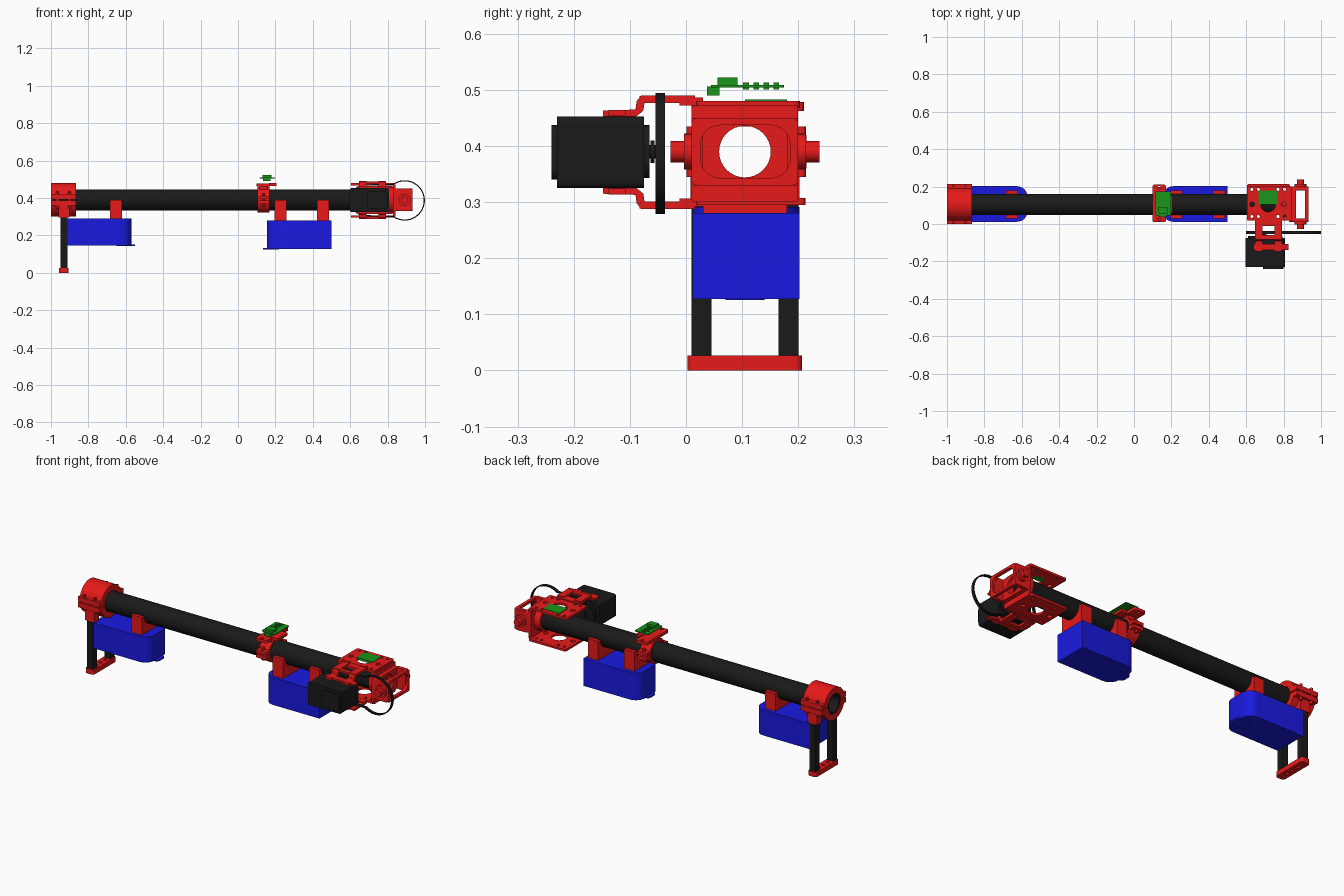
import bpy, bmesh
from math import sin, cos, radians
from mathutils import Matrix

if "Cube" in bpy.data.objects:
    bpy.data.objects.remove(bpy.data.objects["Cube"])


def mat(name, c):
    m = bpy.data.materials.new(name)
    m.diffuse_color = (*c, 1)
    m.use_nodes = True
    m.node_tree.nodes["Principled BSDF"].inputs["Base Color"].default_value = m.diffuse_color
    return m


RED = mat("red", (0.8, 0.01, 0.01))
BLACK = mat("black", (0.01, 0.01, 0.01))
BLUE = mat("blue", (0.01, 0.01, 0.75))
GREEN = mat("green", (0.01, 0.3, 0.01))
CY, CZ = 0.105, 0.39          # tube axis

# local u, v, n directions for each extrusion axis (as matrix rows)
AXES = {'X': ((0, 0, 1), (1, 0, 0), (0, 1, 0)),
        'Y': ((1, 0, 0), (0, 0, -1), (0, 1, 0)),
        'Z': ((1, 0, 0), (0, 1, 0), (0, 0, 1))}


def arc(cu, cv, r, a0, a1, n=16):
    return [(cu + r * cos(radians(a0 + (a1 - a0) * i / n)),
             cv + r * sin(radians(a0 + (a1 - a0) * i / n))) for i in range(n + 1)]


def circ(cu, cv, r, n=32):
    return arc(cu, cv, r, 0, 360, n)[:-1]


def rrect(u0, v0, u1, v1, r=(0, 0, 0, 0)):
    """rectangle with a radius per corner, counter-clockwise from (u0, v0)"""
    if not isinstance(r, tuple):
        r = (r,) * 4
    pts = []
    for k, (u, v, su, sv) in enumerate(((u0, v0, 1, 1), (u1, v0, -1, 1),
                                        (u1, v1, -1, -1), (u0, v1, 1, -1))):
        a = 180 + 90 * k
        pts += arc(u + su * r[k], v + sv * r[k], r[k], a, a + 90, 8) if r[k] else [(u, v)]
    return pts


def solid(name, axis, a, b, m, *loops):
    """extrude a profile (first loop) with holes (other loops) from a to b along an axis"""
    cu = bpy.data.curves.new(name, 'CURVE')
    cu.dimensions, cu.fill_mode, cu.extrude = '2D', 'BOTH', (b - a) / 2
    for pts in loops:
        s = cu.splines.new('POLY')
        s.points.add(len(pts) - 1)
        for p, q in zip(s.points, pts):
            p.co = (q[0], q[1], 0, 1)
        s.use_cyclic_u = True
    tmp = bpy.data.objects.new(name, cu)
    me = bpy.data.meshes.new_from_object(tmp)
    bpy.data.objects.remove(tmp)
    M = Matrix(AXES[axis]).to_4x4()
    mid = (a + b) / 2
    M.translation = {'X': (mid, 0, 0), 'Y': (0, mid, 0), 'Z': (0, 0, mid)}[axis]
    bm = bmesh.new()
    bm.from_mesh(me)
    bmesh.ops.remove_doubles(bm, verts=bm.verts, dist=1e-5)
    bmesh.ops.transform(bm, matrix=M, verts=bm.verts)
    bmesh.ops.recalc_face_normals(bm, faces=bm.faces)
    bm.to_mesh(me)
    me.materials.clear()
    me.materials.append(m)
    ob = bpy.data.objects.new(name, me)
    bpy.context.collection.objects.link(ob)
    return ob


def box(name, x0, x1, y0, y1, z0, z1, m):
    return solid(name, 'Z', z0, z1, m, rrect(x0, y0, x1, y1))


# main tube
solid("main_tube", 'X', -0.998, 0.835, BLACK, circ(CY, CZ, 0.056, 48), circ(CY, CZ, 0.047, 48))

# tail clamp: two half shells with flanges and bolts
for s, nm in ((1, "upper"), (-1, "lower")):
    a0, a1 = (0, 180) if s > 0 else (0, -180)
    z1, z0 = CZ + s * 0.03, CZ + s * 0.003
    prof = [(0.215, z0), (0.215, z1), (0.19, z1)] + arc(CY, CZ, 0.09, s * 20, s * 160) + \
        [(0.02, z1), (0, z1), (0, z0)] + arc(CY, CZ, 0.057, s * 177, s * 3)
    solid("tail_clamp_" + nm, 'X', -1, -0.865, RED, prof)
for x in (-0.965, -0.9):
    for y in (0.009, 0.206):
        solid("tail_clamp_bolt", 'Z', CZ - 0.045, CZ + 0.045, RED, circ(x, y, 0.008, 12))
for y in (0.008, 0.162):
    box("leg_socket", -0.96, -0.9, y, y + 0.04, 0.295, 0.37, RED)

# landing legs and foot bar
for y in (0.0275, 0.1825):
    box("leg", -0.95, -0.912, y - 0.018, y + 0.018, 0.02, 0.31, BLACK)
solid("foot_bar", 'Z', 0, 0.027, RED, rrect(-0.957, 0.003, -0.905, 0.207, 0.012),
      *[circ(-0.931, y, 0.01, 12) for y in (0.065, 0.105, 0.145)])

# electronics pods with rounded noses, end tabs and saddles under the tube
R = 0.055
solid("rear_pod", 'Z', 0.147, 0.291, BLUE, rrect(-0.915, 0.012, -0.57, 0.202, (0, R, R, 0)))
solid("front_pod", 'Z', 0.127, 0.281, BLUE, rrect(0.155, 0.012, 0.5, 0.202, (R, 0, 0, R)))
solid("rear_pod_tab", 'Z', 0.143, 0.151, BLUE, rrect(-0.65, 0.07, -0.55, 0.14, 0.02))
solid("front_pod_tab", 'Z', 0.126, 0.134, BLUE, rrect(0.135, 0.07, 0.22, 0.14, 0.02))
for x, zb in ((-0.685, 0.29), (0.195, 0.28), (0.422, 0.28)):
    prof = [(0.03, CZ), (0.03, zb), (0.18, zb), (0.18, CZ)] + arc(CY, CZ, 0.056, 0, -180, 20)
    solid("pod_saddle", 'X', x, x + 0.065, RED, prof)

# middle clamp with board platform
solid("mid_clamp_ring", 'X', 0.105, 0.168, RED, circ(CY, CZ, 0.068), circ(CY, CZ, 0.056))
for y0, y1 in ((0.012, 0.05), (0.16, 0.198)):
    for z in (0.368, 0.394):
        box("mid_clamp_flange", 0.105, 0.168, y0, y1, z, z + 0.018, RED)
    solid("mid_clamp_bolt", 'Z', 0.355, 0.425, RED, circ(0.136, (y0 + y1) / 2, 0.009, 12))
box("mid_clamp_neck", 0.115, 0.16, 0.065, 0.145, 0.435, 0.465, RED)
solid("mid_clamp_platform", 'Z', 0.462, 0.478, RED, rrect(0.1, 0.01, 0.17, 0.21, 0.008),
      *[circ(0.135, y, 0.009, 12) for y in (0.025, 0.195)])
box("platform_arm", 0.165, 0.205, 0.06, 0.15, 0.465, 0.48, RED)

# controller board with components
solid("controller_board", 'Z', 0.504, 0.509, GREEN, rrect(0.115, 0.045, 0.198, 0.175, 0.006))
box("board_connector", 0.13, 0.18, 0.056, 0.092, 0.509, 0.522, GREEN)
box("board_socket", 0.135, 0.175, 0.037, 0.06, 0.49, 0.506, GREEN)
for i in range(4):
    y = 0.102 + i * 0.018
    box("board_chip", 0.13 + 0.01 * (i % 2), 0.165, y, y + 0.01, 0.501, 0.513, GREEN)

# front bracket: top and bottom hole plates joined by an end web
small = [circ(x, y, 0.008, 12) for x in (0.63, 0.665, 0.77, 0.805) for y in (0.04, 0.185)]
mid = [circ(x, CY, 0.013, 16) for x in (0.632, 0.802)]
for nm, z, y1 in (("top", 0.468, 0.203), ("bottom", 0.295, 0.213)):
    solid("bracket_plate_" + nm, 'Z', z, z + 0.012, RED, rrect(0.603, 0.018, 0.835, y1, 0.01),
          circ(0.717, CY, 0.04), *small, *mid)
solid("bracket_web", 'X', 0.828, 0.842, RED, rrect(0.01, 0.3, 0.2, 0.472, 0.006),
      circ(CY, CZ, 0.046))
solid("bracket_tube_collar", 'X', 0.79, 0.83, RED, circ(CY, CZ, 0.07), circ(CY, CZ, 0.056))
box("bracket_board", 0.665, 0.768, 0.105, 0.18, 0.47, 0.483, GREEN)

# pivot head: open frame with trunnions on both sides
solid("head_back", 'X', 0.84, 0.866, RED, rrect(0.01, 0.33, 0.2, 0.45, 0.008), circ(CY, CZ, 0.046))
solid("head_front", 'X', 0.914, 0.932, RED, rrect(0.01, 0.33, 0.2, 0.45, 0.01),
      rrect(0.026, 0.343, 0.186, 0.437, 0.035))
for y0, s in ((0.01, 1), (0.2, -1)):
    y1 = y0 + s * 0.02
    box("head_side", 0.86, 0.92, min(y0, y1), max(y0, y1), 0.33, 0.45, RED)
    for r, d in ((0.032, 0.014), (0.019, 0.038)):
        a, b = sorted((y0, y0 - s * d))
        solid("trunnion", 'Y', a, b, RED, circ(0.89, CZ, r))

# drive servo
solid("servo_body", 'Y', -0.23, -0.075, BLACK, rrect(0.597, 0.325, 0.806, 0.453, 0.012))
solid("servo_rear_cap", 'Y', -0.24, -0.228, BLACK, rrect(0.69, 0.34, 0.8, 0.437, 0.02))
solid("servo_front_cap", 'Y', -0.077, -0.065, BLACK, rrect(0.61, 0.343, 0.795, 0.437, 0.03))
for r, a, b in ((0.012, -0.07, -0.05), (0.02, -0.063, -0.056), (0.034, -0.047, -0.037)):
    solid("servo_horn", 'Y', a, b, BLACK, circ(0.69, CZ, r))


# drive belt: thin loop, larger around the head
def belt(d):
    return arc(0.891, 0.387, 0.108 - d, -125, 125, 40) + arc(0.685, 0.388, 0.086 - d, 100, 260, 28)


solid("drive_belt", 'Y', -0.054, -0.037, BLACK, belt(0), belt(0.006))

# servo cradle: stepped arms mirrored above and below
step = [(-0.148, 0.453), (-0.088, 0.453), (-0.076, 0.463), (-0.074, 0.477), (0.016, 0.477),
        (0.016, 0.49), (-0.08, 0.49), (-0.088, 0.48), (-0.09, 0.465), (-0.148, 0.463)]
for s, nm in ((1, "upper"), (-1, "lower")):
    flip = lambda z: 0.39 + s * (z - 0.39) - (0 if s > 0 else 0.002)
    for x in (0.648, 0.752):
        solid("cradle_arm_" + nm, 'X', x, x + 0.04, RED, [(y, flip(z)) for y, z in step])
    for x0, x1, y0, y1, za, zb in ((0.64, 0.825, -0.138, -0.108, 0.454, 0.464),
                                   (0.648, 0.792, -0.083, -0.06, 0.478, 0.489),
                                   (0.648, 0.792, -0.012, 0.03, 0.472, 0.486)):
        a, b = sorted((flip(za), flip(zb)))
        box("cradle_bar_" + nm, x0, x1, y0, y1, a, b, RED)

# smooth round surfaces, keep edges crisp
for o in bpy.context.collection.objects:
    o.select_set(True)
    bpy.context.view_layer.objects.active = o
bpy.ops.object.shade_smooth_by_angle(angle=radians(30))
